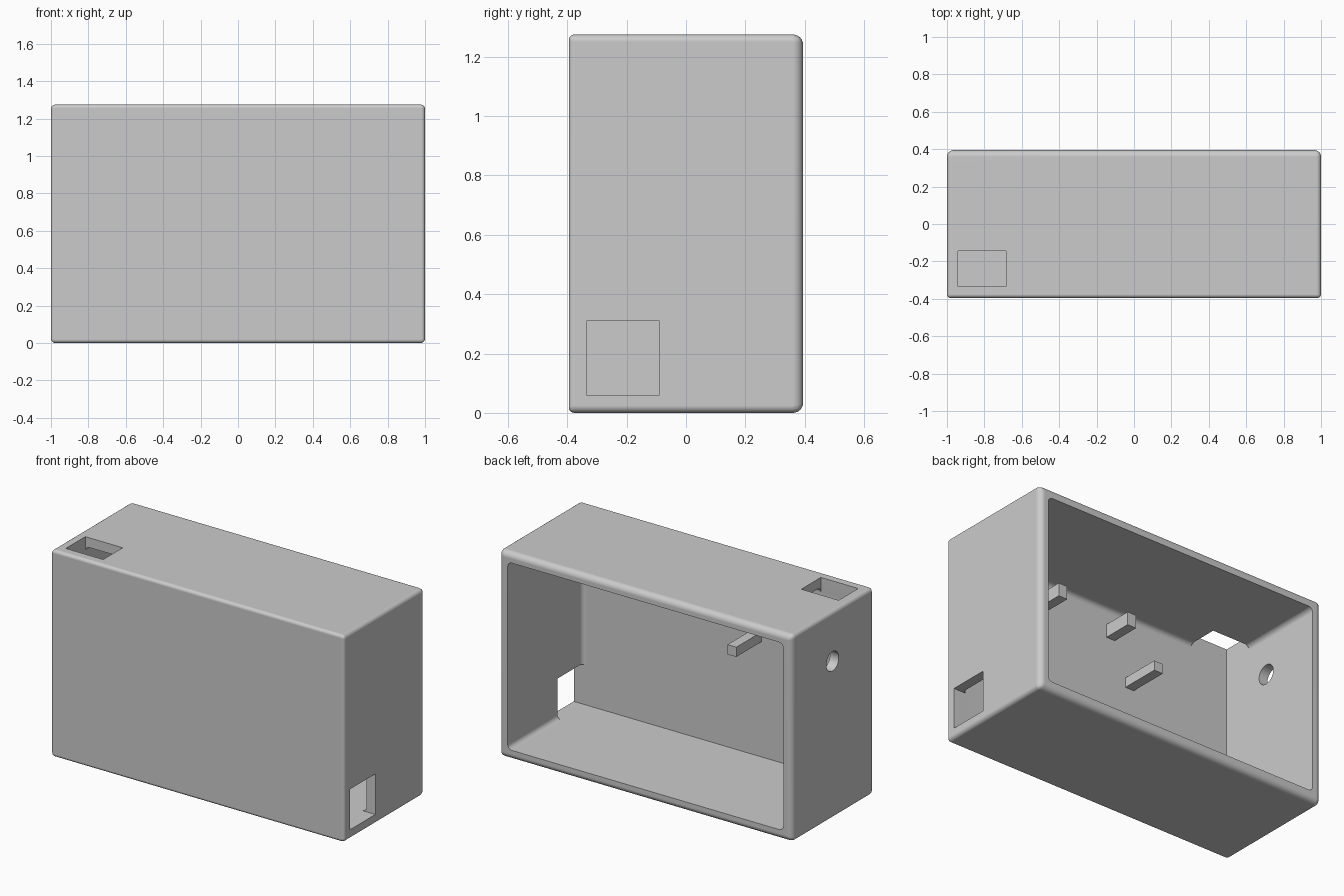
import bpy
import bmesh
from math import radians
from mathutils import Matrix, Vector

default = bpy.data.objects.get("Cube")
if default:
    bpy.data.objects.remove(default, do_unlink=True)

WALL = 0.06
HALF_X, HALF_Y, TOP = 1.0, 0.395, 1.275
IN_X, IN_Y, IN_TOP = HALF_X - WALL, WALL - HALF_Y, TOP - WALL

grey = bpy.data.materials.new("plain_grey")
grey.use_nodes = True
colour = (0.6, 0.6, 0.6, 1)
grey.diffuse_color = colour
grey.node_tree.nodes["Principled BSDF"].inputs["Base Color"].default_value = colour


def make_object(name, bm):
    mesh = bpy.data.meshes.new(name)
    bm.to_mesh(mesh)
    bm.free()
    mesh.materials.append(grey)
    ob = bpy.data.objects.new(name, mesh)
    bpy.context.collection.objects.link(ob)
    return ob


def box_mesh(low, high):
    low, high = Vector(low), Vector(high)
    bm = bmesh.new()
    place = Matrix.Translation((low + high) / 2) @ Matrix.Diagonal((*(high - low), 1))
    bmesh.ops.create_cube(bm, size=1, matrix=place)
    return bm


def box(name, low, high):
    return make_object(name, box_mesh(low, high))


def activate(ob):
    bpy.ops.object.select_all(action='DESELECT')
    ob.select_set(True)
    bpy.context.view_layer.objects.active = ob


def cut(ob, cutter):
    mod = ob.modifiers.new("cut", 'BOOLEAN')
    mod.operation = 'DIFFERENCE'
    mod.solver = 'EXACT'
    mod.object = cutter
    activate(ob)
    bpy.ops.object.modifier_apply(modifier=mod.name)
    bpy.data.objects.remove(cutter, do_unlink=True)


# Outer shell: softest around the open back, crisper around the front
bm = box_mesh((-HALF_X, -HALF_Y, 0), (HALF_X, HALF_Y, TOP))
weight = bm.edges.layers.float.new("bevel_weight_edge")
for e in bm.edges:
    y = (e.verts[0].co.y + e.verts[1].co.y) / 2
    e[weight] = 1 if y > 0.3 else 0.55 if y < -0.3 else 0.7
case = make_object("case", bm)
bevel = case.modifiers.new("round", 'BEVEL')
bevel.limit_method = 'WEIGHT'
bevel.width = 0.035
bevel.segments = 6
activate(case)
bpy.ops.object.modifier_apply(modifier=bevel.name)

# Cavity open to the back, with filleted inside edges
bm = box_mesh((-IN_X, IN_Y, WALL), (IN_X, 0.6, IN_TOP))
inside = [e for e in bm.edges if min(v.co.y for v in e.verts) < 0]
bmesh.ops.bevel(bm, geom=inside, offset=0.03, offset_type='OFFSET',
                segments=5, profile=0.5, affect='EDGES')
cut(case, make_object("cavity_cutter", bm))

# Top and side openings, flush with the inner walls
cut(case, box("top_cutter", (-IN_X, IN_Y, WALL), (-0.685, -0.145, 2)))
cut(case, box("side_cutter", (-IN_X, IN_Y, WALL), (2, -0.09, 0.31)))

# Round cable hole in the right wall
bm = bmesh.new()
bmesh.ops.create_cone(bm, cap_ends=True, segments=40, radius1=0.06, radius2=0.06,
                      depth=0.3, matrix=Matrix.Translation((-HALF_X, 0, 0.97))
                      @ Matrix.Rotation(radians(90), 4, 'Y'))
cut(case, make_object("hole_cutter", bm))

activate(case)
bpy.ops.object.shade_smooth_by_angle(angle=radians(30))
normals = case.modifiers.new("flat_faces", 'WEIGHTED_NORMAL')
normals.keep_sharp = True

# Mounting pegs standing on the inside of the front wall
for name, x, z, height, length in (("long_peg", -0.25, 0.77, 0.06, 0.245),
                                   ("upper_peg_right", -0.115, 1.035, 0.08, 0.18),
                                   ("upper_peg_left", 0.375, 1.035, 0.08, 0.18)):
    box(name, (x - 0.03, IN_Y - 0.02, z), (x + 0.03, IN_Y + length, z + height))
